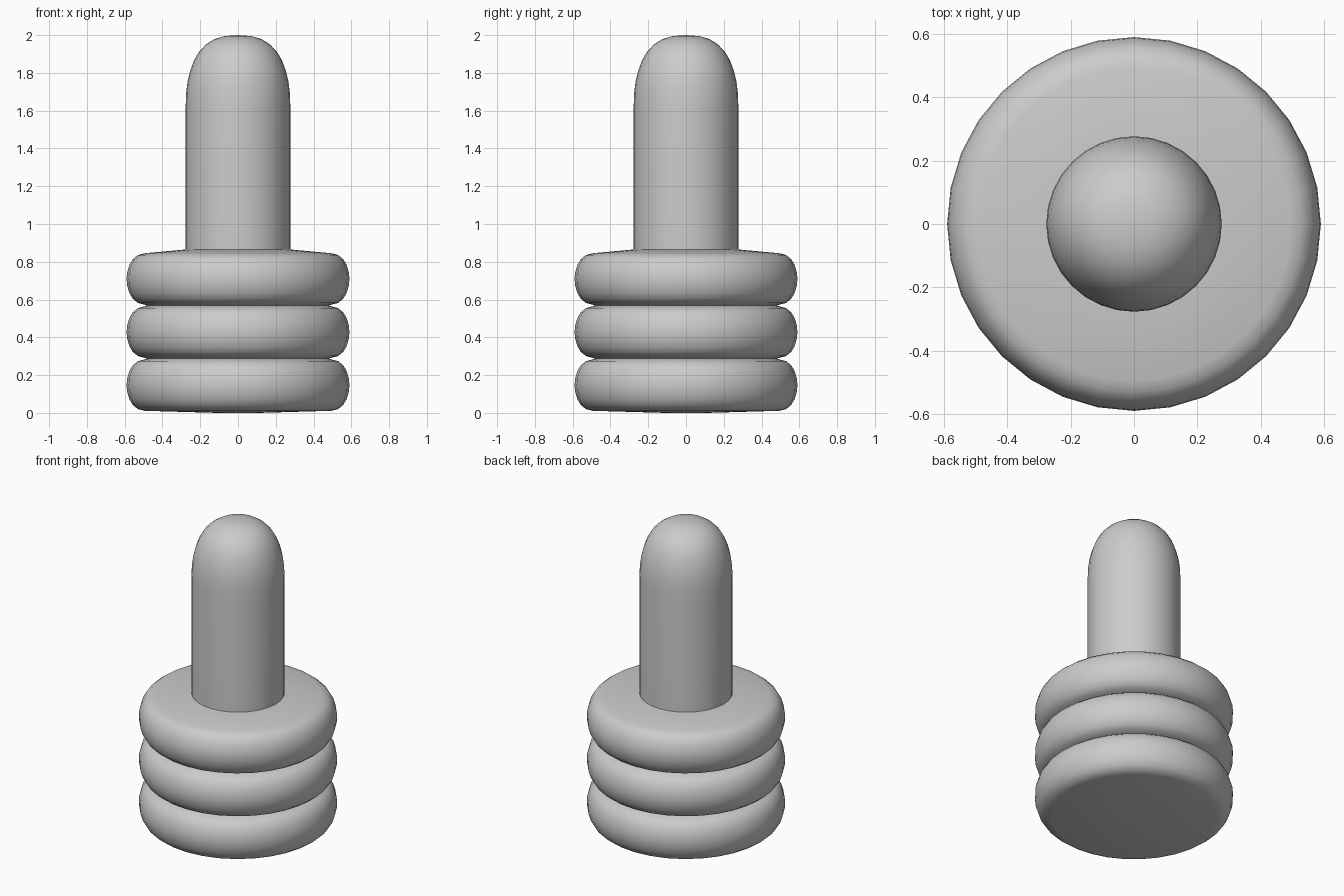
import bpy, bmesh, math

if "Cube" in bpy.data.objects:
    bpy.data.objects.remove(bpy.data.objects["Cube"])

SEGMENTS = 32


def lathe(name, profile, angle=40):
    """Revolve an (r, z) profile around z; r = 0 becomes a pole."""
    bm = bmesh.new()
    verts = [bm.verts.new((r, 0, z)) for r, z in profile]
    edges = [bm.edges.new(pair) for pair in zip(verts, verts[1:])]
    bmesh.ops.spin(bm, geom=verts + edges, cent=(0, 0, 0), axis=(0, 0, 1),
                   angle=math.tau, steps=SEGMENTS, use_duplicate=False)
    bmesh.ops.remove_doubles(bm, verts=bm.verts, dist=1e-4)
    bmesh.ops.recalc_face_normals(bm, faces=bm.faces)
    mesh = bpy.data.meshes.new(name)
    bm.to_mesh(mesh)
    bm.free()
    obj = bpy.data.objects.new(name, mesh)
    bpy.context.collection.objects.link(obj)
    bpy.ops.object.select_all(action='DESELECT')
    obj.select_set(True)
    bpy.context.view_layer.objects.active = obj
    bpy.ops.object.shade_smooth_by_angle(angle=math.radians(angle))
    return obj


# Lower half of one rounded ring, as (radius, height offset from its middle)
half = [(0.495, -0.136), (0.53, -0.127), (0.557, -0.105), (0.575, -0.075),
        (0.587, -0.035)]
ring = half + [(0.59, 0)] + [(r, -z) for r, z in reversed(half)]

# Ribbed base: three stacked rings with shallow caps
base = [(0, 0), (0.11, 0.0)]
for i in range(3):
    middle = 0.147 + 0.281 * i
    base += [(r, middle + z) for r, z in ring]
    if i < 2:
        base.append((0.48, middle + 0.1405))
base += [(0.27, 0.866), (0, 0.866)]
lathe("ribbed_base", base)

# Round-topped shaft
shaft = [(0, 0.84), (0.277, 0.84), (0.277, 1.63), (0.274, 1.70), (0.266, 1.76),
         (0.252, 1.815), (0.232, 1.868), (0.205, 1.914), (0.17, 1.95),
         (0.125, 1.979), (0.07, 1.995), (0, 2.0)]
lathe("shaft", shaft)
